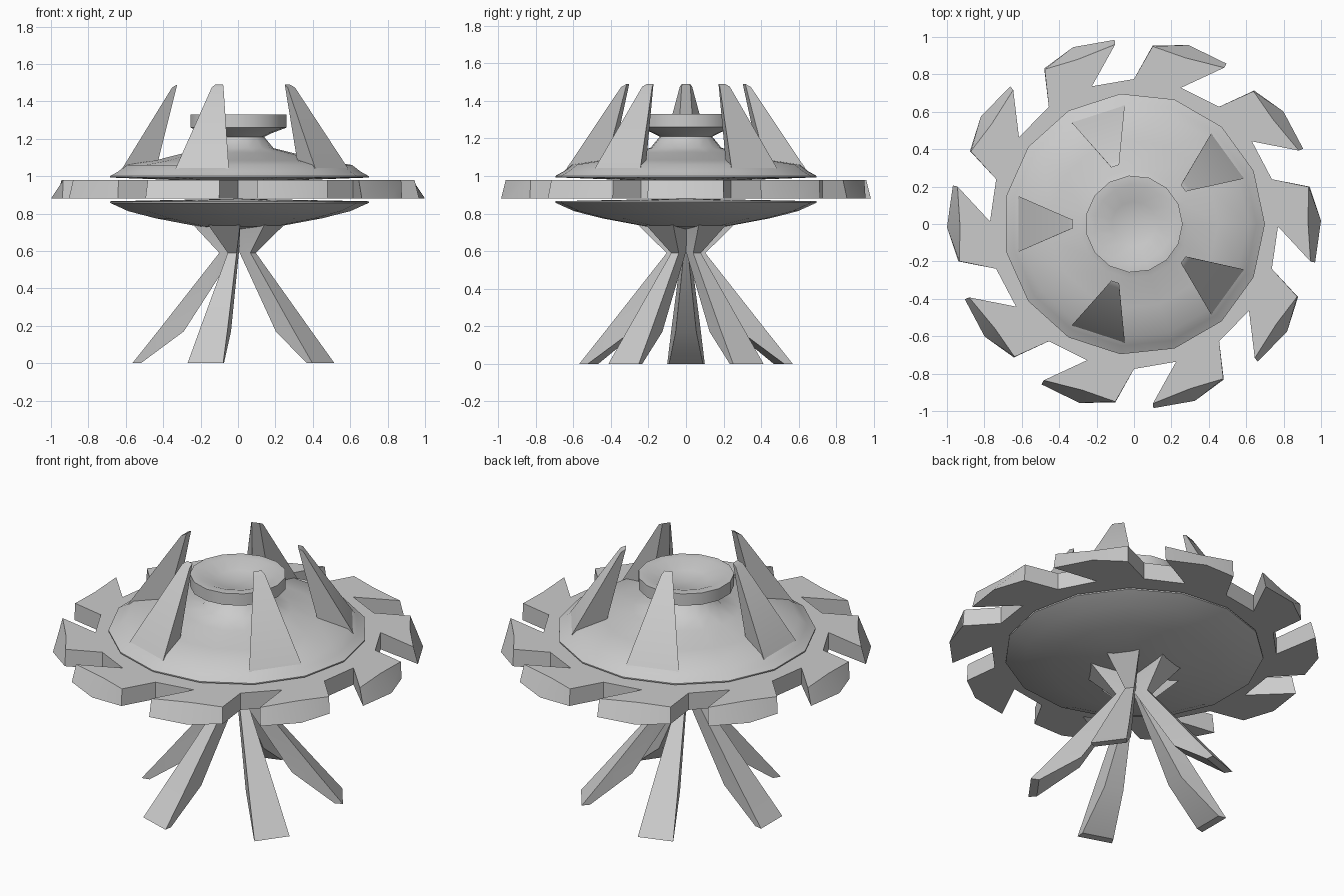
import bpy, bmesh
from math import cos, sin, radians, pi

if "Cube" in bpy.data.objects:
    bpy.data.objects.remove(bpy.data.objects["Cube"])


def finish(bm, name, smooth=40):
    bmesh.ops.remove_doubles(bm, verts=bm.verts, dist=1e-5)
    bmesh.ops.recalc_face_normals(bm, faces=bm.faces)
    me = bpy.data.meshes.new(name)
    bm.to_mesh(me)
    bm.free()
    ob = bpy.data.objects.new(name, me)
    bpy.context.collection.objects.link(ob)
    bpy.ops.object.select_all(action='DESELECT')
    ob.select_set(True)
    bpy.context.view_layer.objects.active = ob
    bpy.ops.object.shade_smooth_by_angle(angle=radians(smooth))
    return ob


def lathe(name, profile, sides=15):
    """Spin an (r, z) profile that starts and ends on the axis."""
    bm = bmesh.new()
    vs = [bm.verts.new((r, 0, z)) for r, z in profile]
    es = [bm.edges.new(p) for p in zip(vs, vs[1:])]
    bmesh.ops.spin(bm, geom=vs + es, cent=(0, 0, 0), axis=(0, 0, 1),
                   angle=2 * pi, steps=sides, use_merge=True)
    return finish(bm, name)


def loft(name, sections, angle, smooth=30):
    """Four-cornered loft along radius; section = outer and inner (r, z, half width)."""
    bm = bmesh.new()
    c, s = cos(radians(angle)), sin(radians(angle))
    rings = []
    for (ro, zo, wo), (ri, zi, wi) in sections:
        pts = [(ro, -wo, zo), (ro, wo, zo), (ri, wi, zi), (ri, -wi, zi)]
        rings.append([bm.verts.new((x * c - y * s, x * s + y * c, z)) for x, y, z in pts])
    for a, b in zip(rings, rings[1:]):
        for i in range(4):
            j = (i + 1) % 4
            bm.faces.new((a[i], a[j], b[j], b[i]))
    bm.faces.new(rings[0])
    bm.faces.new(rings[-1])
    return finish(bm, name, smooth)


# upper saucer with neck and dished cap
lathe("upper_saucer", [
    (0, 0.975), (0.35, 0.98), (0.70, 0.993), (0.70, 1.0), (0.655, 1.025),
    (0.61, 1.06), (0.45, 1.085), (0.29, 1.125), (0.19, 1.15), (0.14, 1.21),
    (0.18, 1.23), (0.26, 1.26), (0.26, 1.33), (0.21, 1.33), (0.12, 1.295), (0, 1.285)])

# lower saucer
lathe("lower_saucer", [
    (0, 0.88), (0.25, 0.875), (0.70, 0.866), (0.70, 0.858), (0.60, 0.813),
    (0.45, 0.775), (0.22, 0.732), (0, 0.715)])

# saw ring: ten hooked blades, outer top edge chamfered
bm = bmesh.new()
# (angle, bottom radius, top radius) round one blade
blade = [(-18, 0.775, 0.775), (-1, 0.77, 0.77), (-12, 0.99, 0.965),
         (1, 1.0, 0.93), (12, 0.96, 0.955)]
low_c, top_c = bm.verts.new((0, 0, 0.88)), bm.verts.new((0, 0, 0.98))
low, top, core = [], [], []
for k in range(10):
    for a, rb, rt in blade:
        t = radians(a + 36 * k)
        low.append(bm.verts.new((rb * cos(t), rb * sin(t), 0.88)))
        top.append(bm.verts.new((rt * cos(t), rt * sin(t), 0.98)))
n = len(low)
for i in range(n):
    j = (i + 1) % n
    bm.faces.new((low[i], low[j], top[j], top[i]))
for loop, centre in ((low, low_c), (top, top_c)):
    for k in range(10):
        a, e, d, c, b = loop[5 * k:5 * k + 5]
        nxt = loop[(5 * k + 5) % n]
        bm.faces.new((e, d, c))
        bm.faces.new((e, c, b, nxt))
        bm.faces.new((centre, a, e))
        bm.faces.new((centre, e, nxt))
finish(bm, "saw_ring", 35)

for k in range(5):
    angle = 180 + 72 * k
    # leaning spike on the upper saucer
    loft(f"spike_{k + 1}", [
        ((0.62, 1.04, 0.15), (0.43, 1.07, 0.05)),
        ((0.352, 1.475, 0.033), (0.325, 1.49, 0.022))], angle)
    # splayed leg: flare under the saucer, narrow knee, wide flat foot
    loft(f"leg_{k + 1}", [
        ((0.24, 0.74, 0.09), (0.0, 0.74, 0.01)),
        ((0.10, 0.59, 0.025), (0.0, 0.62, 0.008)),
        ((0.42, 0.182, 0.078), (0.29, 0.17, 0.055)),
        ((0.565, 0.0, 0.10), (0.52, 0.0, 0.09))], angle)
